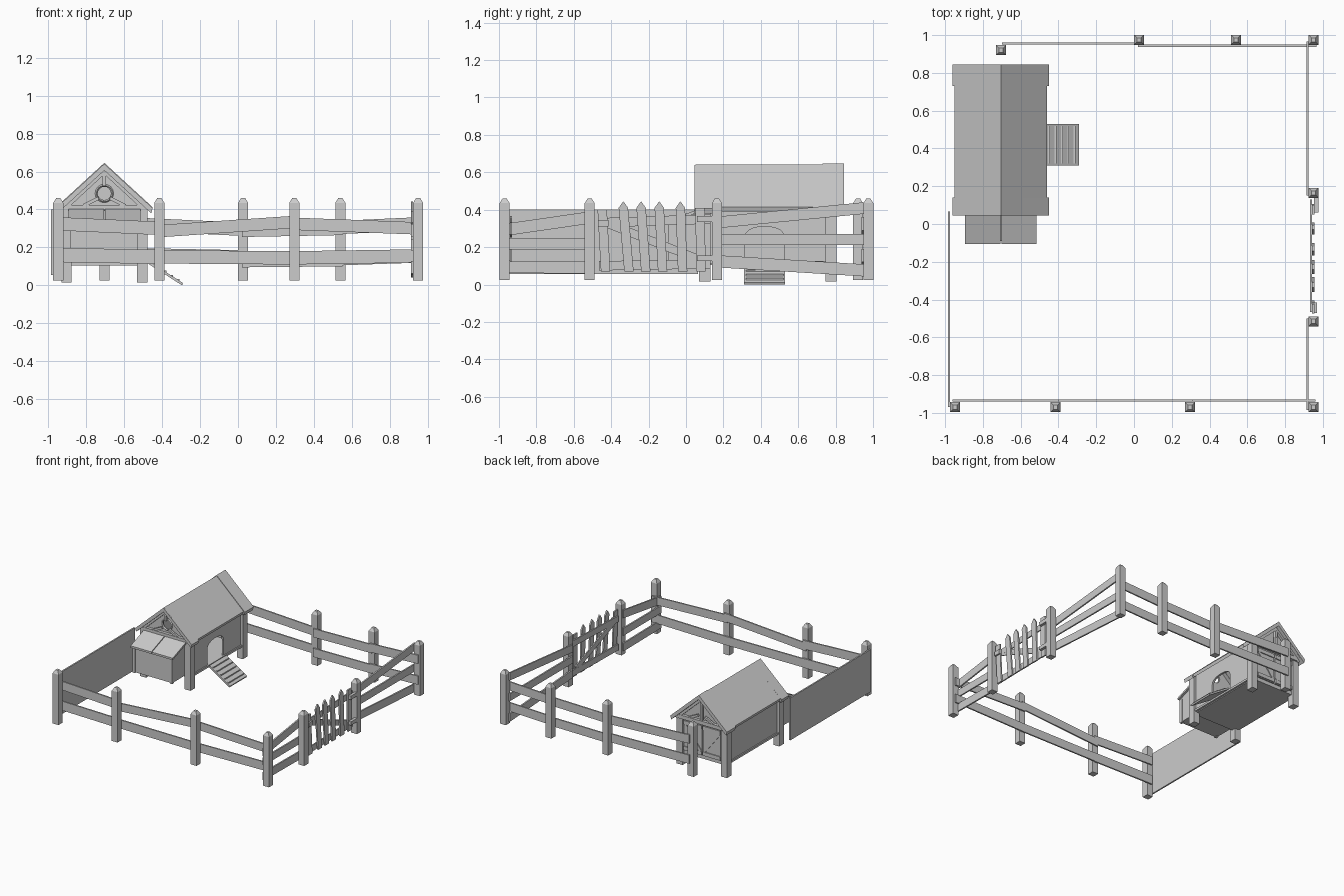
import bpy, math
from mathutils import Vector


def mesh(name, verts, faces):
    me = bpy.data.meshes.new(name)
    me.from_pydata(verts, [], faces)
    me.validate()
    ob = bpy.data.objects.new(name, me)
    bpy.context.collection.objects.link(ob)
    import bmesh
    bm = bmesh.new()
    bm.from_mesh(me)
    bmesh.ops.recalc_face_normals(bm, faces=bm.faces)
    bm.to_mesh(me)
    bm.free()
    return ob


def prism(name, pts, axis, a, b):
    """Extrude a 2D profile along an axis; pts are (y,z), (x,z) or (x,y)."""
    def put(p, t):
        return {'x': (t, p[0], p[1]), 'y': (p[0], t, p[1]), 'z': (p[0], p[1], t)}[axis]
    n = len(pts)
    vs = [put(p, a) for p in pts] + [put(p, b) for p in pts]
    fs = [list(range(n)), list(range(n, 2 * n))]
    fs += [[i, (i + 1) % n, n + (i + 1) % n, n + i] for i in range(n)]
    return mesh(name, vs, fs)


def box(name, x0, x1, y0, y1, z0, z1):
    return prism(name, [(x0, y0), (x1, y0), (x1, y1), (x0, y1)], 'z', z0, z1)


def plank(name, axis, at, thick, a, za, b, zb, h=0.07):
    """Slanted board lying in a plane perpendicular to axis."""
    r = h / 2
    return prism(name, [(a, za - r), (b, zb - r), (b, zb + r), (a, za + r)],
                 axis, at - thick / 2, at + thick / 2)


def strip(name, axis, at, thick, p, q, w):
    """Thin bar of width w from p to q in a plane perpendicular to axis."""
    p, q = Vector(p), Vector(q)
    d = (q - p).normalized() * w / 2
    n = Vector((-d.y, d.x))
    return prism(name, [p + n, q + n, q - n, p - n], axis, at - thick / 2, at + thick / 2)


def post(x, y):
    r, t = 0.0265, 0.011
    vs = []
    for z, s in ((0.025, r), (0.435, r), (0.46, t)):
        vs += [(x - s, y - s, z), (x + s, y - s, z), (x + s, y + s, z), (x - s, y + s, z)]
    fs = [[0, 1, 2, 3], [8, 9, 10, 11]]
    for k in (0, 4):
        fs += [[k + i, k + (i + 1) % 4, k + 4 + (i + 1) % 4, k + 4 + i] for i in range(4)]
    mesh("fence_post", vs, fs)


# fence posts
for x, y in [(-0.948, -0.97), (-0.415, -0.97), (0.297, -0.97), (0.95, -0.97), (0.95, -0.515),
             (0.95, 0.165), (0.95, 0.975), (0.54, 0.975), (0.027, 0.975), (-0.705, 0.92)]:
    post(x, y)

# front rails
for a, za, b, zb, h in [(-0.96, 0.325, -0.40, 0.30, 0.07), (-0.43, 0.285, 0.31, 0.335, 0.065),
                        (0.28, 0.325, 0.96, 0.30, 0.065), (-0.96, 0.16, -0.40, 0.15, 0.075),
                        (-0.43, 0.15, 0.31, 0.145, 0.07), (0.28, 0.145, 0.96, 0.155, 0.07)]:
    plank("front_rail", 'y', -0.935, 0.012, a, za, b, zb, h)
# back rails
for a, za, b, zb, yy in [(-0.70, 0.33, 0.04, 0.295, 0.955), (0.02, 0.29, 0.55, 0.30, 0.943),
                         (0.53, 0.305, 0.965, 0.325, 0.943), (-0.70, 0.165, 0.04, 0.15, 0.955),
                         (0.02, 0.13, 0.55, 0.135, 0.943), (0.53, 0.14, 0.965, 0.155, 0.943)]:
    plank("back_rail", 'y', yy, 0.012, a, za, b, zb)
# right rails
for a, za, b, zb, h in [(-0.985, 0.29, -0.50, 0.36, 0.065), (-0.985, 0.215, -0.50, 0.215, 0.06),
                        (-0.985, 0.095, -0.50, 0.09, 0.065), (0.15, 0.33, 0.965, 0.41, 0.062),
                        (0.15, 0.24, 0.965, 0.24, 0.06), (0.15, 0.125, 0.965, 0.075, 0.065)]:
    plank("side_rail", 'x', 0.918, 0.012, a, za, b, zb, h)
# solid left wall
box("left_board_wall", -0.986, -0.974, -0.97, 0.065, 0.055, 0.40)

# gate: pickets, bars, brace, hinges
for y, dy, top in [(-0.448, 0.018, 0.40), (-0.335, 0.03, 0.445), (-0.24, 0.025, 0.445),
                   (-0.143, 0.018, 0.445), (-0.03, 0.012, 0.445), (0.075, 0.005, 0.41)]:
    w = 0.025
    tip = [(y, top)] if top > 0.42 else []
    sh = top - 0.035 if tip else top
    prism("gate_picket", [(y + dy - w, 0.07), (y + dy + w, 0.07), (y + w, sh)] + tip + [(y - w, sh)],
          'x', 0.943, 0.955)
plank("gate_bar", 'x', 0.938, 0.01, -0.465, 0.33, 0.13, 0.35, 0.05)
plank("gate_bar", 'x', 0.938, 0.01, -0.465, 0.10, 0.13, 0.11, 0.05)
strip("gate_brace", 'x', 0.938, 0.009, (-0.43, 0.33), (0.08, 0.13), 0.045)
for z in (0.14, 0.35):
    box("gate_hinge", 0.953, 0.976, 0.06, 0.15, z - 0.015, z + 0.015)
box("gate_latch", 0.943, 0.968, -0.47, -0.415, 0.31, 0.345)

# coop body
CX, HW, Y0, Y1, ZB = -0.705, 0.20, 0.095, 0.785, 0.115
for sx in (-1, 1):
    for y in (0.10, 0.775):
        x = CX + sx * HW
        box("coop_leg", x - 0.027, x + 0.027, y - 0.03, y + 0.03, 0.015, 0.42)
box("coop_floor", CX - HW, CX + HW, Y0, Y1, ZB - 0.01, ZB + 0.008)
box("coop_left_wall", CX - HW - 0.008, CX - HW + 0.008, Y0, Y1, ZB, 0.43)

# right wall with arched doorway
arch = [(0.42 - 0.105 * math.cos(t) , 0.245 + 0.065 * math.sin(t) ** 0.7)
        for t in [math.pi * i / 10 for i in range(1, 10)]]
prism("coop_door_wall", [(Y0, ZB), (0.315, ZB), (0.315, 0.245)] + arch +
      [(0.525, 0.245), (0.525, ZB), (Y1, ZB), (Y1, 0.43), (Y0, 0.43)],
      'x', CX + HW - 0.008, CX + HW + 0.008)

# gable ends, front one with a round vent
for s in (-1, 1):
    hole = [(CX + s * 0.04 * math.sin(math.pi * i / 8), 0.485 + 0.04 * math.cos(math.pi * i / 8))
            for i in range(9)]
    prism("front_gable", [(CX, 0.61)] + hole +
          [(CX, ZB), (CX + s * HW, ZB), (CX + s * HW, 0.422)], 'y', Y0, Y0 + 0.015)
prism("back_gable", [(CX - HW, ZB), (CX + HW, ZB), (CX + HW, 0.422), (CX, 0.61), (CX - HW, 0.422)],
      'y', Y1 - 0.015, Y1)
bpy.ops.mesh.primitive_torus_add(location=(CX, Y0, 0.485), rotation=(math.pi / 2, 0, 0), major_radius=0.042,
                                 minor_radius=0.007, major_segments=16, minor_segments=4)
bpy.context.object.name = "vent_ring"

# gable timber trim and back double door
for y in (Y0 - 0.02, Y1 + 0.02):
    box("gable_beam", CX - 0.22, CX + 0.22, y - 0.012, y + 0.012, 0.395, 0.425)
    for s in (-1, 1):
        strip("gable_rafter", 'y', y, 0.022, (CX + s * 0.225, 0.395), (CX, 0.603), 0.026)
        strip("gable_strut", 'y', y, 0.016, (CX + s * 0.03, 0.46), (CX + s * 0.11, 0.42), 0.018)
    box("gable_king_post", CX - 0.01, CX + 0.01, y - 0.01, y + 0.01, 0.525, 0.6)
strip("king_post_back", 'y', Y1 + 0.02, 0.018, (CX, 0.42), (CX, 0.53), 0.022)
for s in (-1, 1):
    x = CX + s * 0.085
    box("back_door", x - 0.08, x + 0.08, Y1, Y1 + 0.01, 0.135, 0.385)
    for z in (0.155, 0.365):
        box("back_door_rail", x - 0.08, x + 0.08, Y1 + 0.01, Y1 + 0.018, z - 0.015, z + 0.015)
    strip("back_door_brace", 'y', Y1 + 0.013, 0.008, (x - s * 0.07, 0.17), (x + s * 0.07, 0.35), 0.02)
for s in (-1, 1):
    x = CX + s * (HW + 0.01)
    box("sill_beam", x - 0.008, x + 0.008, Y0, Y1, ZB - 0.005, ZB + 0.012)

# roof: main slopes with slightly raised end bands
def roof(name, w, ze, zr, t, y0, y1):
    for s in (-1, 1):
        prism(name, [(CX, zr), (CX + s * w, ze), (CX + s * (w - 0.008), ze - t * 0.8), (CX, zr - t)],
              'y', y0, y1)

roof("roof_slope", 0.245, 0.415, 0.641, 0.03, 0.052, 0.84)
roof("roof_band_front", 0.255, 0.407, 0.640, 0.034, 0.046, 0.14)
roof("roof_band_back", 0.255, 0.412, 0.646, 0.036, 0.73, 0.845)

# nest box with sloped two-part lid
prism("nest_box", [(0.095, 0.125), (-0.09, 0.125), (-0.09, 0.325), (0.095, 0.395)], 'x', CX - 0.175, CX + 0.175)
for s in (-1, 1):
    a, b = sorted((CX + s * 0.003, CX + s * 0.19))
    prism("nest_lid", [(-0.105, 0.322), (0.09, 0.396), (0.09, 0.412), (-0.105, 0.338)], 'x', a, b)
    box("nest_corner_trim", CX + s * 0.168 - 0.01, CX + s * 0.168 + 0.01, -0.096, -0.07, 0.12, 0.32)

# ramp with treads
prism("ramp", [(-0.48, 0.118), (-0.295, 0.0), (-0.29, 0.012), (-0.475, 0.132)], 'y', 0.31, 0.53)
for i in range(5):
    x = -0.45 + i * 0.034
    z = 0.116 - i * 0.0221
    box("ramp_tread", x - 0.005, x + 0.005, 0.32, 0.52, z - 0.005, z + 0.006)
